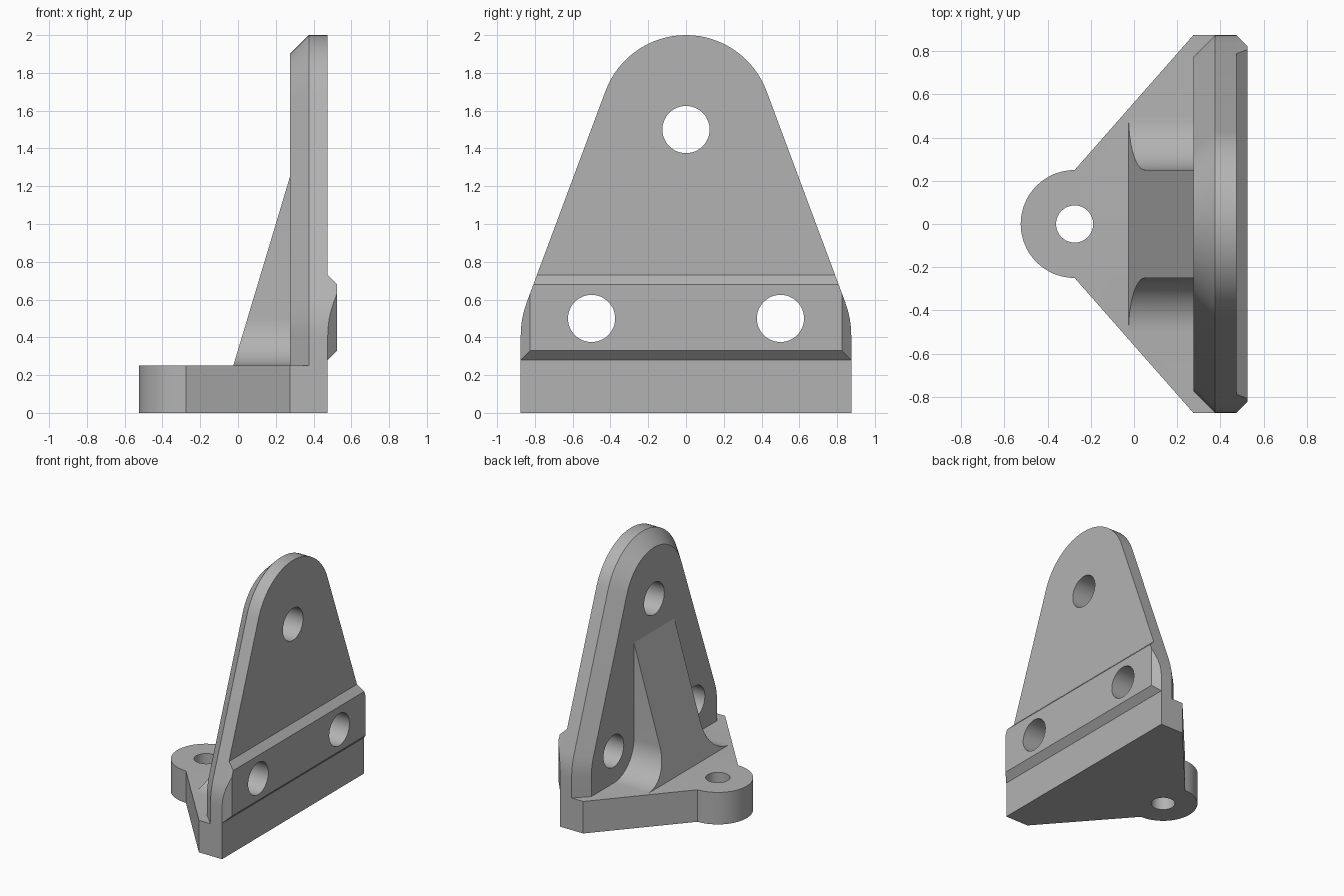
import bpy
import bmesh
from math import sin, cos, radians

cube = bpy.data.objects.get("Cube")
if cube:
    bpy.data.objects.remove(cube, do_unlink=True)

grey = bpy.data.materials.new("plain grey")
grey.use_nodes = True
colour = (0.45, 0.45, 0.45, 1)
grey.diffuse_color = colour
grey.node_tree.nodes["Principled BSDF"].inputs["Base Color"].default_value = colour


def arc(cu, cv, r, start, end, steps):
    """Points on an arc, angles in degrees."""
    angles = [radians(start + (end - start) * i / steps) for i in range(steps + 1)]
    return [(cu + r * cos(a), cv + r * sin(a)) for a in angles]


def loft(name, rings):
    """Closed solid through rings that have equal point counts."""
    bm = bmesh.new()
    loops = [[bm.verts.new(p) for p in ring] for ring in rings]
    bm.faces.new(loops[0])
    bm.faces.new(loops[-1])
    for a, b in zip(loops, loops[1:]):
        for i in range(len(a)):
            j = (i + 1) % len(a)
            bm.faces.new((a[i], a[j], b[j], b[i]))
    bmesh.ops.recalc_face_normals(bm, faces=bm.faces)
    mesh = bpy.data.meshes.new(name)
    bm.to_mesh(mesh)
    bm.free()
    mesh.materials.append(grey)
    obj = bpy.data.objects.new(name, mesh)
    bpy.context.collection.objects.link(obj)
    return obj


def combine(target, tool, operation):
    """Apply a boolean, then discard the tool."""
    mod = target.modifiers.new(operation, 'BOOLEAN')
    mod.operation = operation
    mod.solver = 'EXACT'
    mod.object = tool
    bpy.context.view_layer.objects.active = target
    bpy.ops.object.modifier_apply(modifier=mod.name)
    bpy.data.objects.remove(tool, do_unlink=True)


def at_x(x, points):
    return [(x, y, z) for y, z in points]


def at_z(z, points):
    return [(x, y, z) for x, y in points]


FRONT, BACK, TOP = 0.275, 0.475, 0.25


def plate_outline(inset, bottom):
    """Tapered shield with a round top and rounded shoulders."""
    lean = 20.4
    right = arc(0.375, 0.41, 0.5 - inset, 0, lean, 4)
    crown = arc(0, 1.545, 0.455 - inset, lean, 180 - lean, 32)
    left = [(-y, z) for y, z in reversed(right)]
    w = 0.875 - inset
    return [(w, bottom)] + right + crown + left + [(-w, bottom)]


# Base: wedge with a round lug
base_shape = [(BACK, -0.875), (BACK, 0.875), (FRONT, 0.875)]
base_shape += arc(-0.275, 0, 0.25, 90, 270, 32) + [(FRONT, -0.875)]
bracket = loft("bracket", [at_z(0, base_shape), at_z(TOP, base_shape)])

# Upright plate, chamfered on its inner side
plate = loft("upright_plate", [
    at_x(FRONT, plate_outline(0.1, 0.1)),
    at_x(FRONT + 0.1, plate_outline(0, 0.1)),
    at_x(BACK, plate_outline(0, 0.1))])

# Raised pad on the outer side, trimmed to the plate outline
def pad_ring(x, inset):
    w, low, high = 0.875 - inset, 0.28 + inset, 0.73 - inset
    return at_x(x, [(-w, low), (w, low), (w, high), (-w, high)])


pad = loft("pad", [pad_ring(0.43, 0), pad_ring(BACK, 0), pad_ring(0.525, 0.05)])
trim = loft("pad_trim", [at_x(x, plate_outline(0, 0.1)) for x in (0.4, 0.6)])
combine(pad, trim, 'INTERSECT')

# Sloping gusset with concave fillets down to the base
flare = arc(0.5, 0.5, 0.25, 270, 180, 12)
side = [(0.5, 0.2)] + flare + [(0.25, 1.25)]
gusset_shape = side + [(-y, z) for y, z in reversed(side)]
gusset = loft("gusset", [
    [(-0.025 + 0.3 * (z - TOP), y, z) for y, z in gusset_shape],
    at_x(0.35, gusset_shape)])

for part in (plate, pad, gusset):
    combine(bracket, part, 'UNION')

# Bolt holes through the plate and the lug
for y, z in ((0, 1.5), (0.5, 0.5), (-0.5, 0.5)):
    ring = arc(y, z, 0.125, 0, 360, 48)[:-1]
    combine(bracket, loft("plate_drill", [at_x(0.1, ring), at_x(0.7, ring)]), 'DIFFERENCE')
ring = arc(-0.275, 0, 0.086, 0, 360, 48)[:-1]
combine(bracket, loft("lug_drill", [at_z(-0.1, ring), at_z(0.4, ring)]), 'DIFFERENCE')

# Smooth the arcs, keep the machined edges crisp
bpy.ops.object.select_all(action='DESELECT')
bracket.select_set(True)
bpy.context.view_layer.objects.active = bracket
bpy.ops.object.shade_smooth_by_angle(angle=radians(12))
